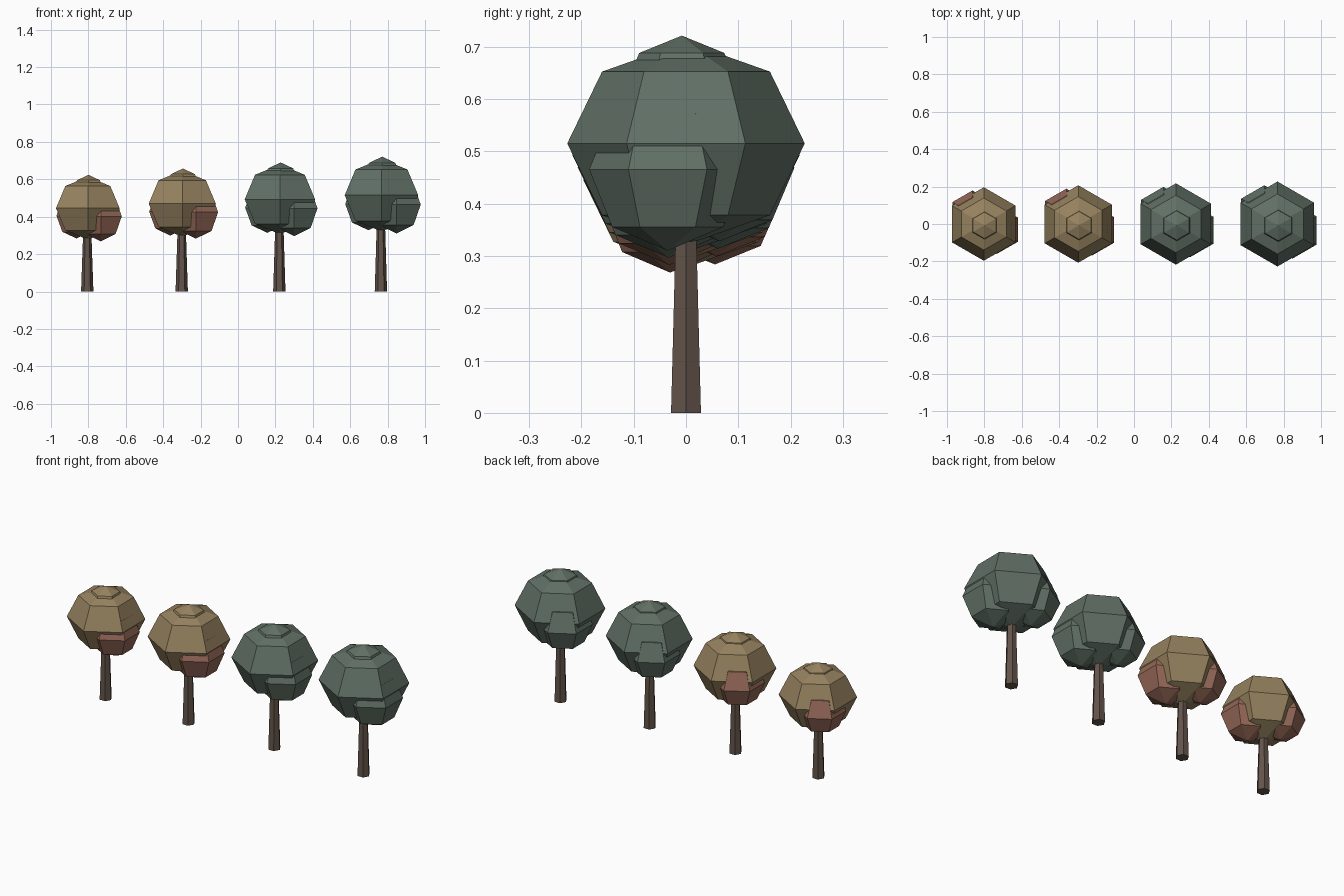
import bpy
import bmesh
from mathutils import Matrix, Vector

cube = bpy.data.objects.get("Cube")
if cube:
    bpy.data.objects.remove(cube, do_unlink=True)


def material(name, rgb):
    mat = bpy.data.materials.new(name)
    mat.use_nodes = True
    color = (*rgb, 1.0)
    mat.diffuse_color = color
    mat.node_tree.nodes["Principled BSDF"].inputs["Base Color"].default_value = color
    return mat


bark = material("brown_bark", (0.127, 0.089, 0.070))
green = material("dull_green_leaves", (0.119, 0.162, 0.130))
tan = material("tan_leaves", (0.305, 0.223, 0.114))
russet = material("russet_leaves", (0.296, 0.138, 0.095))


def add_object(name, bm, mat):
    mesh = bpy.data.meshes.new(name)
    bm.to_mesh(mesh)
    bm.free()
    mesh.materials.append(mat)
    obj = bpy.data.objects.new(name, mesh)
    bpy.context.collection.objects.link(obj)
    return obj


def leaf_ball(name, center, radius, height, mat):
    """Six-sided faceted ball with a corner towards +x."""
    bm = bmesh.new()
    bmesh.ops.create_uvsphere(bm, u_segments=6, v_segments=4, radius=1)
    bmesh.ops.transform(bm, verts=bm.verts, matrix=Matrix.Translation(center)
                        @ Matrix.Diagonal((radius, radius, height, 1)))
    add_object(name, bm, mat)


def trunk(name, x, height):
    """Tapered six-sided trunk standing on the ground."""
    bm = bmesh.new()
    bmesh.ops.create_cone(bm, cap_ends=True, segments=6, radius1=0.033,
                          radius2=0.021, depth=height)
    # Turn so that a corner points towards +x
    if not any(abs(v.co.y) < 1e-4 for v in bm.verts):
        bmesh.ops.rotate(bm, verts=bm.verts, matrix=Matrix.Rotation(0.5236, 3, "Z"))
    bmesh.ops.translate(bm, verts=bm.verts, vec=(x, 0, height / 2))
    add_object(name, bm, bark)


# Leaf balls of a full-size tree: part, centre, radius, half height
BALLS = [
    ("crown", (0, 0, 0.515), 0.227, 0.194),
    ("crown_top", (0.004, -0.008, 0.608), 0.115, 0.113),
    ("left_clump", (0.08, -0.035, 0.465), 0.15, 0.155),
    ("right_clump", (-0.07, 0.064, 0.468), 0.143, 0.14),
]

# Trees: name, x, scale, crown colour, clump colour
TREES = [
    ("small_autumn_tree", -0.803, 0.865, tan, russet),
    ("large_autumn_tree", -0.298, 0.912, tan, russet),
    ("small_green_tree", 0.224, 0.957, green, green),
    ("large_green_tree", 0.767, 1.0, green, green),
]

for tree, x, scale, crown_mat, clump_mat in TREES:
    trunk(tree + "_trunk", x - 0.003, 0.4 * scale)
    for part, center, radius, height in BALLS:
        mat = clump_mat if "clump" in part else crown_mat
        leaf_ball(tree + "_" + part, Vector((x, 0, 0)) + Vector(center) * scale,
                  radius * scale, height * scale, mat)
